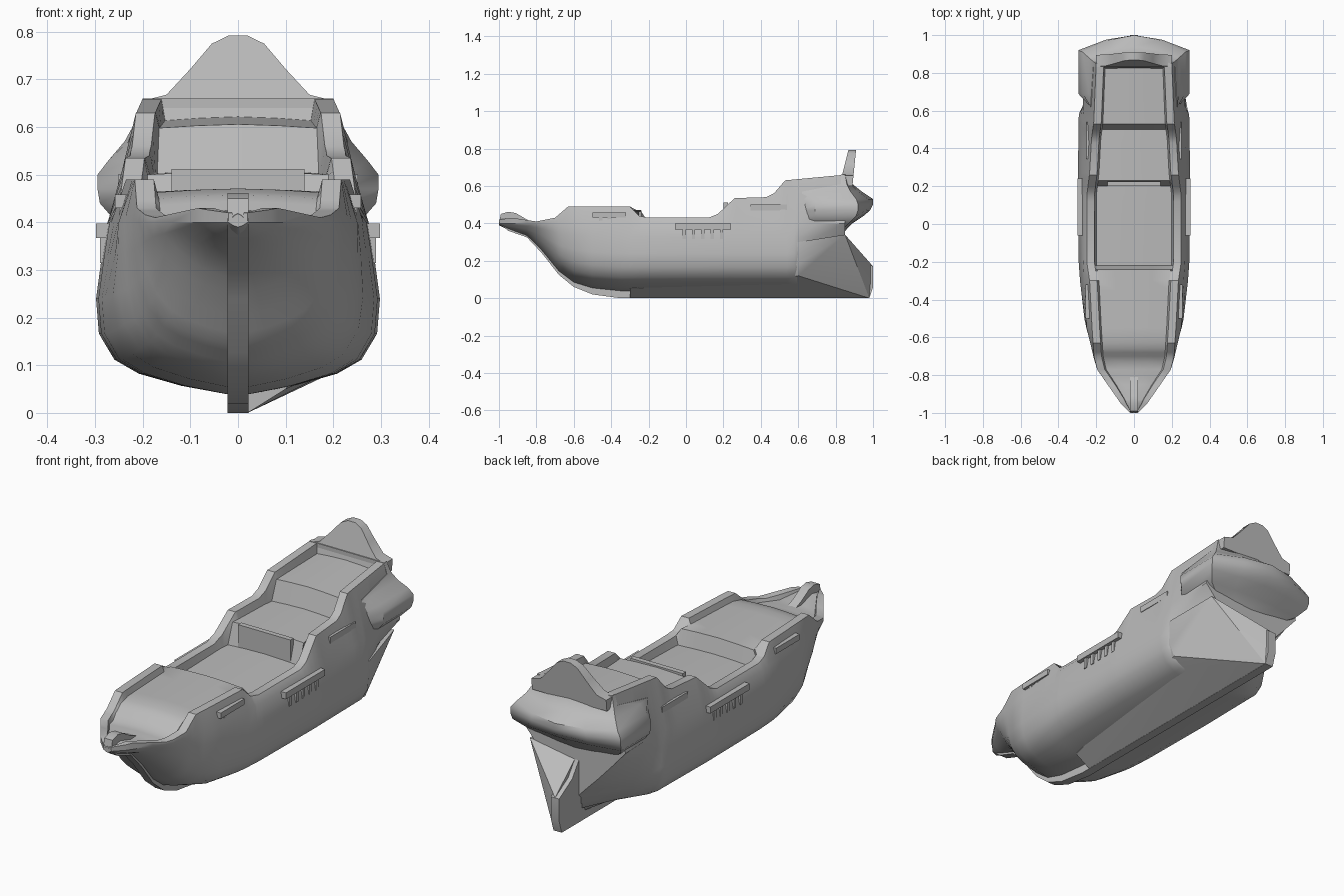
import bpy
import bmesh
from mathutils import Vector

default_cube = bpy.data.objects.get("Cube")
if default_cube:
    bpy.data.objects.remove(default_cube, do_unlink=True)

# One plain grey for the whole ship
grey = bpy.data.materials.new("plain_grey")
grey.use_nodes = True
grey_colour = (0.5, 0.5, 0.5, 1)
grey.diffuse_color = grey_colour
grey.node_tree.nodes["Principled BSDF"].inputs["Base Color"].default_value = grey_colour


def finish(name, bm, smooth_angle=0.7):
    bmesh.ops.recalc_face_normals(bm, faces=bm.faces)
    mesh = bpy.data.meshes.new(name)
    bm.to_mesh(mesh)
    bm.free()
    mesh.materials.append(grey)
    obj = bpy.data.objects.new(name, mesh)
    bpy.context.collection.objects.link(obj)
    bpy.ops.object.select_all(action='DESELECT')
    obj.select_set(True)
    bpy.context.view_layer.objects.active = obj
    bpy.ops.object.shade_smooth_by_angle(angle=smooth_angle)
    return obj


def loft(name, rings, smooth_angle=0.7):
    """Skin a list of closed rings and cap both ends."""
    bm = bmesh.new()
    loops = [[bm.verts.new(point) for point in ring] for ring in rings]
    count = len(loops[0])
    for low, high in zip(loops, loops[1:]):
        for i in range(count):
            j = (i + 1) % count
            bm.faces.new((low[i], low[j], high[j], high[i]))
    bm.faces.new(loops[0])
    bm.faces.new(loops[-1])
    return finish(name, bm, smooth_angle)


def extrude_side_profile(name, profile, half_width):
    """Plate across x with an outline given in y and z."""
    rings = [[(x, y, z) for y, z in profile] for x in (-half_width, half_width)]
    return loft(name, rings, 0.5)


def box(name, low, high):
    x0, y0, z0 = low
    x1, y1, z1 = high
    rings = [[(x0, y0, z), (x1, y0, z), (x1, y1, z), (x0, y1, z)] for z in (z0, z1)]
    return loft(name, rings, 0.5)


def mirrored(half):
    """Close a half outline that starts and ends on the centre line."""
    return half + [(-x, y, z) for x, y, z in reversed(half[1:-1])]


def along(curve, y):
    """Read a piecewise linear curve of (y, value) pairs."""
    for (ya, a), (yb, b) in zip(curve, curve[1:]):
        if y <= yb:
            return a + (b - a) * max(0, y - ya) / (yb - ya)
    return curve[-1][1]


# Hull lines along the length: bottom, beam, fullness, rail and deck
bottom = [(-1, .39), (-.95, .365), (-.85, .33), (-.77, .25), (-.68, .14),
          (-.6, .08), (-.5, .05), (-.35, .035), (.85, .035)]
beam = [(-1, .02), (-.95, .07), (-.85, .14), (-.77, .2), (-.7, .225),
        (-.55, .268), (-.2, .293), (.2, .298), (.6, .292), (.85, .26)]
fullness = [(-1, 0), (-.8, .2), (-.68, .6), (-.5, .9), (-.3, 1),
            (.58, 1), (.7, .5), (.85, -.6)]
rail_width = [(-1, .02), (-.95, .07), (-.85, .14), (-.77, .195), (-.7, .212),
              (-.55, .222), (-.3, .235), (-.2, .25), (.15, .25), (.27, .235),
              (.45, .225), (.54, .213), (.85, .2)]
rail_height = [(-1, .42), (-.93, .43), (-.8, .41), (-.7, .43), (-.63, .49),
               (-.3, .49), (-.25, .44), (-.2, .43), (.12, .43), (.17, .45),
               (.26, .535), (.43, .54), (.47, .56), (.53, .63), (.85, .66)]
deck_height = [(-1, .41), (-.93, .42), (-.85, .395), (-.73, .4), (-.66, .45),
               (-.6, .463), (-.24, .463), (-.22, .39), (.2, .4), (.23, .5),
               (.5, .503), (.53, .598), (.85, .615)]

# Section shapes as fractions of beam and height
heights = (0, .06, .13, .21, .36, .56, .8, 1)
full_shape = (0, .4, .7, .87, .98, 1, .96, .92)
sharp_shape = (0, .1, .2, .32, .5, .68, .86, 1)
WALE = 0.4


def hull_section(y):
    base, width, blend = along(bottom, y), along(beam, y), along(fullness, y)
    half = []
    for h, full, sharp in zip(heights, full_shape, sharp_shape):
        x = width * max(0.01, sharp + (full - sharp) * blend) if h else 0
        half.append((x, y, base + (WALE - base) * h))
    rail_x, rail_z, deck = along(rail_width, y), along(rail_height, y), along(deck_height, y)
    inner = max(rail_x - .04, rail_x * .6)
    half += [(rail_x, y, rail_z), (inner, y, rail_z), (inner * .95, y, deck),
             (inner * .5, y, deck + .005), (0, y, deck + .008)]
    return mirrored(half)


stations = sorted({y for curve in (bottom, beam, fullness, rail_width, rail_height, deck_height)
                   for y, value in curve})
loft("hull", [hull_section(y) for y in stations])

# Stem, keel and rudder in one long plate
extrude_side_profile("keel_and_rudder", [
    (-1, .4), (-.95, .36), (-.85, .325), (-.77, .24), (-.68, .125), (-.6, .06),
    (-.5, .02), (-.35, 0), (.98, 0), (1, .06), (1, .17), (.9, .23), (.85, .3),
    (.84, .38), (.7, .38), (.6, .06), (-.35, .06), (-.55, .12), (-.7, .36),
    (-.85, .42), (-.91, .455), (-.95, .462), (-.99, .45)], .022)

# Stern flare on the left side, faired into the rudder
bm = bmesh.new()
for point in [(0, 1, .06), (0, 1, .17), (.02, .98, 0), (.02, -.3, .0), (.1, -.3, .05),
              (.1, .6, .052), (.2, .6, .085), (.26, .6, .12), (.285, .6, .18),
              (.285, .6, .3), (.24, .85, .34), (0, .85, .3), (0, .6, .3)]:
    bm.verts.new(Vector(point))
hulled = bmesh.ops.convex_hull(bm, input=bm.verts)
bmesh.ops.delete(bm, geom=list({g for g in hulled["geom_interior"] + hulled["geom_unused"]
                                if isinstance(g, bmesh.types.BMVert)}), context='VERTS')
finish("stern_flare", bm, .5)

# Stern gallery: height, half width, side end and centre end of each layer
gallery_layers = [(.33, .14, .81, .83), (.37, .2, .84, .86), (.4, .255, .87, .89),
                  (.44, .29, .91, .95), (.47, .295, .92, .985), (.5, .295, .92, 1),
                  (.53, .272, .91, 1), (.57, .238, .88, .94), (.61, .216, .86, .89),
                  (.66, .2, .85, .88)]
gallery = []
for z, width, side_end, back in gallery_layers:
    front = .62 if z < .6 else .83
    shoulder = .69 if z < .6 else .84
    half = [(0, front, z), (min(width, .23), front, z), (width, shoulder, z),
            (width, side_end, z), (width * .5, side_end + (back - side_end) * .7, z),
            (0, back, z)]
    gallery.append(mirrored(half))
loft("stern_gallery", gallery)

# Taffrail: a leaning arched board
arch = [(.2, .6), (.2, .655), (.15, .668), (.1, .722), (.055, .775), (.02, .792)]
outline = arch + [(-x, z) for x, z in reversed(arch)]
loft("taffrail", [[(x, start + (z - .6) * lean, z) for x, z in outline]
                  for start, lean in ((.82, .25), (.89, .1))])

# Low breast rail at the front of the quarterdeck
box("breast_rail", (-.14, .2, .4), (.14, .225, .512))

# Shroud channels with chain legs on both sides
channels = [("fore", -.5, -.32, .43, .458, .2, .258, .405, 3),
            ("main", -.06, .24, .367, .398, .25, .298, .315, 5),
            ("mizzen", .345, .54, .47, .5, .18, .252, .42, 3)]
for side, sign in (("left", 1), ("right", -1)):
    for name, start, end, low, high, inner, outer, foot, legs in channels:
        box(f"{side}_{name}_channel", (sign * inner, start, low), (sign * outer, end, high))
        for i in range(legs):
            y = start + (end - start) * (i + 1) / (legs + 1)
            box(f"{side}_{name}_chain_{i + 1}", (sign * inner, y - .009, foot),
                (sign * (outer - .008), y + .009, low + .005))
